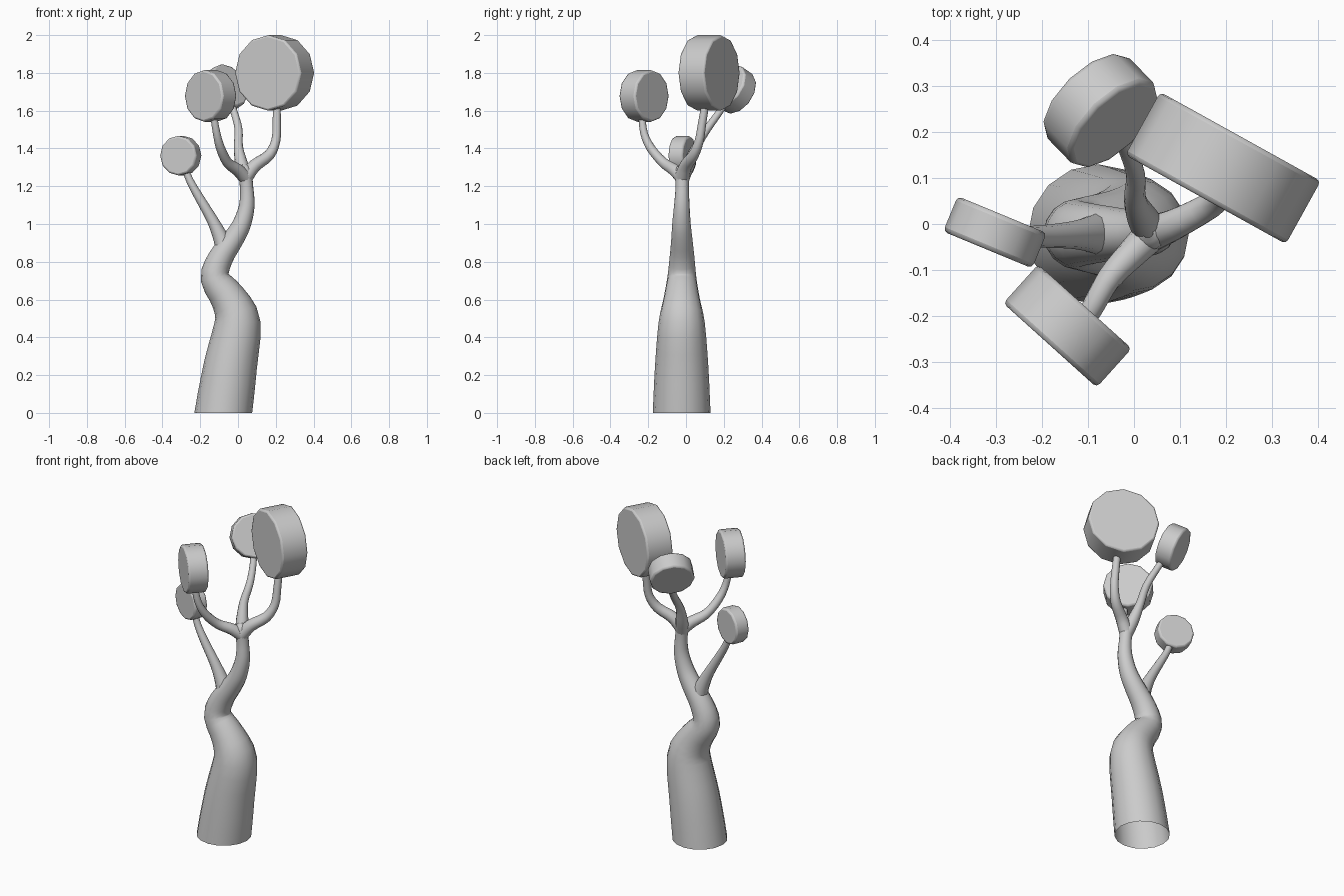
import bpy, bmesh, math
from mathutils import Vector

if "Cube" in bpy.data.objects:
    bpy.data.objects.remove(bpy.data.objects["Cube"])


def spline(pts, steps):
    """Catmull-Rom samples of (x, y, z, radius) points."""
    p = [Vector(q) for q in pts]
    p = [2 * p[0] - p[1]] + p + [2 * p[-1] - p[-2]]
    out = []
    for i in range(1, len(p) - 2):
        a, b, c, d = p[i - 1:i + 3]
        for k in range(steps):
            t = k / steps
            out.append(0.5 * (2 * b + (c - a) * t + (2 * a - 5 * b + 4 * c - d) * t ** 2
                              + (3 * b - a - 3 * c + d) * t ** 3))
    return out + [p[-2]]


def tube(name, pts, sides=16, steps=3, flat_start=False):
    path = spline(pts, steps)
    bm = bmesh.new()
    rings = []
    for i, q in enumerate(path):
        tan = (path[min(i + 1, len(path) - 1)] - path[max(i - 1, 0)]).to_3d().normalized()
        if i == 0 and flat_start:
            tan = Vector((0, 0, 1))
        u = Vector((0, 1, 0)).cross(tan).normalized()
        v = tan.cross(u)
        ring = []
        for k in range(sides):
            a = 2 * math.pi * k / sides
            ring.append(bm.verts.new(q.to_3d() + q[3] * (math.cos(a) * u + math.sin(a) * v)))
        rings.append(ring)
    for r0, r1 in zip(rings, rings[1:]):
        for k in range(sides):
            j = (k + 1) % sides
            bm.faces.new((r0[k], r0[j], r1[j], r1[k]))
    me = bpy.data.meshes.new(name)
    bm.to_mesh(me)
    bm.free()
    me.shade_smooth()
    ob = bpy.data.objects.new(name, me)
    bpy.context.collection.objects.link(ob)
    return ob


def disc(name, center, axis, radius, depth):
    bpy.ops.mesh.primitive_cylinder_add(vertices=12, radius=radius, depth=depth, location=center)
    ob = bpy.context.object
    ob.name = name
    ob.rotation_euler = Vector(axis).to_track_quat('Z', 'Y').to_euler()
    bpy.ops.object.shade_smooth_by_angle(angle=math.radians(40))
    bev = ob.modifiers.new("soft_rim", 'BEVEL')
    bev.width = 0.01
    bev.segments = 2
    bev.limit_method = 'ANGLE'
    bev.angle_limit = math.radians(60)


def heading(deg):
    """Horizontal disc axis, turned from the front."""
    a = math.radians(deg)
    return (math.sin(a), -math.cos(a), 0)


# crooked trunk, open underneath
tube("trunk", [
    (-.078, -.023, 0, .153), (-.04, -.023, .25, .141), (-.003, -.023, .48, .122),
    (-.05, -.023, .605, .096), (-.122, -.022, .715, .077), (-.092, -.021, .82, .066),
    (-.025, -.022, .92, .056), (.02, -.024, 1.0, .049), (.047, -.022, 1.1, .041),
    (.045, -.02, 1.2, .035), (.035, -.02, 1.285, .036), (.03, -.018, 1.315, .012)],
    flat_start=True)

# branches, flared where they leave the trunk
tube("left_branch", [
    (-.065, -.022, .85, .055), (-.088, -.022, .92, .042), (-.135, -.024, 1.02, .03),
    (-.205, -.027, 1.14, .024), (-.255, -.024, 1.23, .02), (-.285, -.018, 1.31, .017)], 12)
tube("right_branch", [
    (.04, -.02, 1.25, .04), (.09, 0, 1.31, .034), (.165, .04, 1.365, .029),
    (.2, .07, 1.44, .024), (.205, .085, 1.53, .022), (.205, .105, 1.65, .02)], 12)
tube("back_branch", [
    (.04, -.02, 1.24, .038), (.018, .015, 1.32, .034), (.002, .055, 1.41, .024),
    (.003, .11, 1.5, .021), (-.02, .175, 1.59, .019), (-.05, .225, 1.67, .018)], 12)
tube("front_branch", [
    (.045, -.015, 1.24, .038), (0, -.06, 1.285, .033), (-.055, -.12, 1.325, .027),
    (-.092, -.185, 1.4, .024), (-.113, -.222, 1.48, .02), (-.13, -.235, 1.58, .018)], 12)

# disc shaped foliage
disc("left_foliage", (-.303, -.018, 1.362), heading(-22.5), .105, .083)
disc("right_foliage", (.194, .122, 1.8), heading(-29), .2, .157)
disc("front_foliage", (-.145, -.222, 1.678), heading(-42), .137, .114)
disc("back_foliage", (-.073, .247, 1.715), (.62, -.64, .45), .125, .1)
